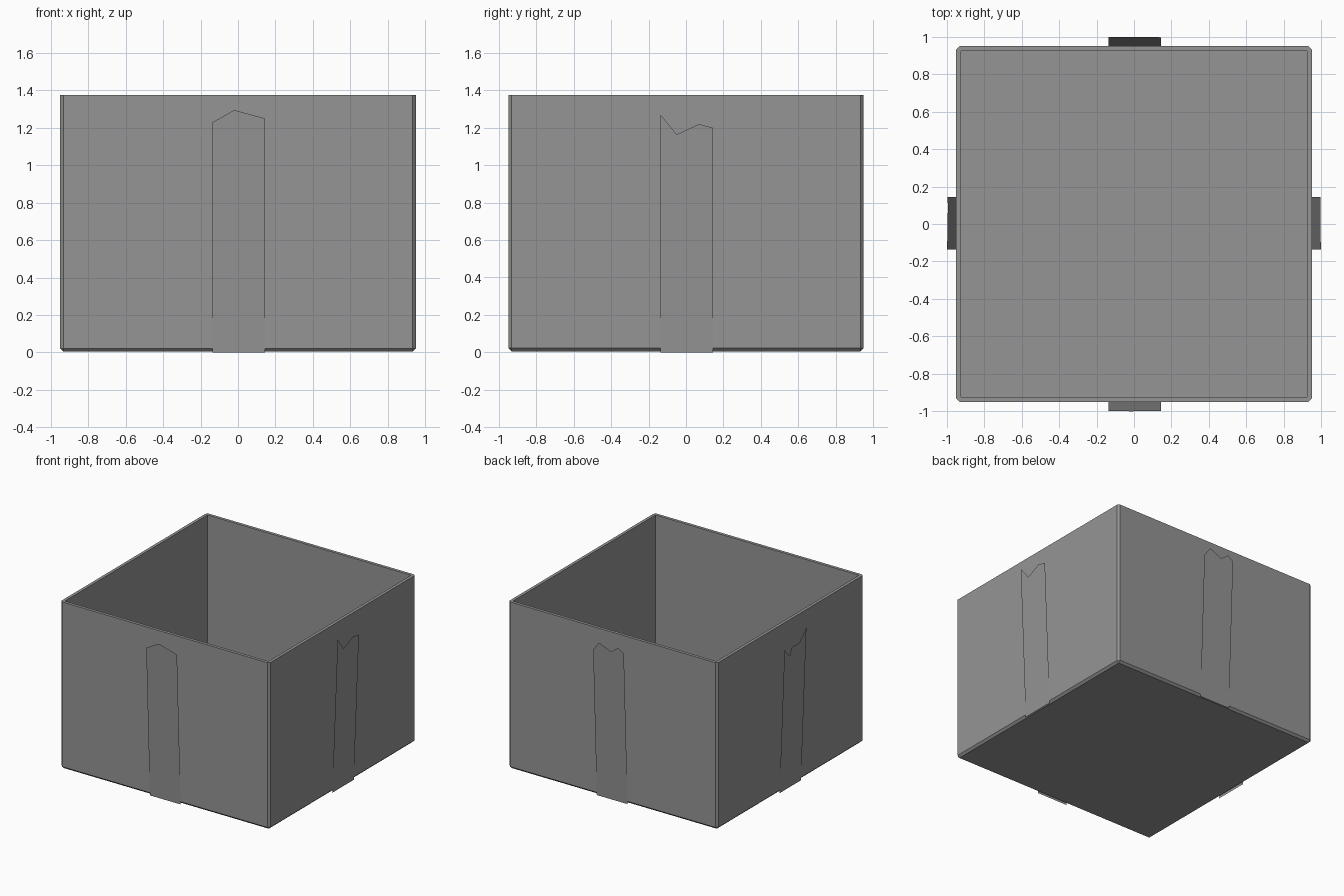
import bpy
import bmesh
from math import pi
from mathutils import Matrix, Vector

old = bpy.data.objects.get("Cube")
if old:
    bpy.data.objects.remove(old, do_unlink=True)

GREY = (0.30, 0.30, 0.30, 1.0)
grey = bpy.data.materials.new("plain_grey")
grey.use_nodes = True
grey.diffuse_color = GREY
grey.node_tree.nodes["Principled BSDF"].inputs["Base Color"].default_value = GREY

HALF, TOP, BASE = 0.95, 1.375, 0.005
WALL, CHAMFER, FLARE = 0.025, 0.017, 0.05


def make_object(name, bm):
    mesh = bpy.data.meshes.new(name)
    bm.to_mesh(mesh)
    bm.free()
    mesh.materials.append(grey)
    obj = bpy.data.objects.new(name, mesh)
    bpy.context.collection.objects.link(obj)
    return obj


def block(half, low, high):
    bm = bmesh.new()
    size = Matrix.Diagonal((2 * half, 2 * half, high - low, 1))
    place = Matrix.Translation((0, 0, (low + high) / 2))
    bmesh.ops.create_cube(bm, size=1, matrix=place @ size)
    return bm


# Open box: chamfered corners and base, sharp rim
bm = block(HALF, BASE, TOP)
edges = [e for e in bm.edges if min(v.co.z for v in e.verts) < TOP / 2]
bmesh.ops.bevel(bm, geom=edges, offset=CHAMFER, segments=1, affect='EDGES')
box = make_object("open_box", bm)

# Hollow out the inside
cutter = make_object("box_cavity", block(HALF - WALL, BASE + WALL, TOP + 0.2))
cutter.hide_render = True
cut = box.modifiers.new("hollow", 'BOOLEAN')
cut.operation = 'DIFFERENCE'
cut.object = cutter
bpy.context.view_layer.objects.active = box
bpy.ops.object.modifier_apply(modifier=cut.name)
bpy.data.objects.remove(cutter, do_unlink=True)


# Thin side strips with torn tops, flaring away from the walls
def strip(name, turn, torn_top):
    left, right = torn_top[0][0], torn_top[-1][0]
    outline = [(left, 0), (right, 0)] + torn_top[::-1]
    spin = Matrix.Rotation(turn * pi / 2, 3, 'Z')
    bm = bmesh.new()
    verts = [bm.verts.new(spin @ Vector((u, -HALF - 0.001 - FLARE * z / 1.3, z)))
             for u, z in outline]
    bm.faces.new(verts)
    return make_object(name, bm)


strip("front_strip", 0, [(-0.135, 1.23), (-0.02, 1.295), (0.145, 1.25)])
strip("left_strip", 1, [(-0.135, 1.27), (-0.05, 1.165), (0.07, 1.22), (0.145, 1.20)])
strip("back_strip", 2, [(-0.145, 1.21), (-0.09, 1.285), (0.02, 1.24),
                        (0.085, 1.29), (0.135, 1.255)])
strip("right_strip", 3, [(-0.145, 1.19), (-0.075, 1.11), (-0.05, 1.175),
                         (0.045, 1.17), (0.135, 1.27)])
